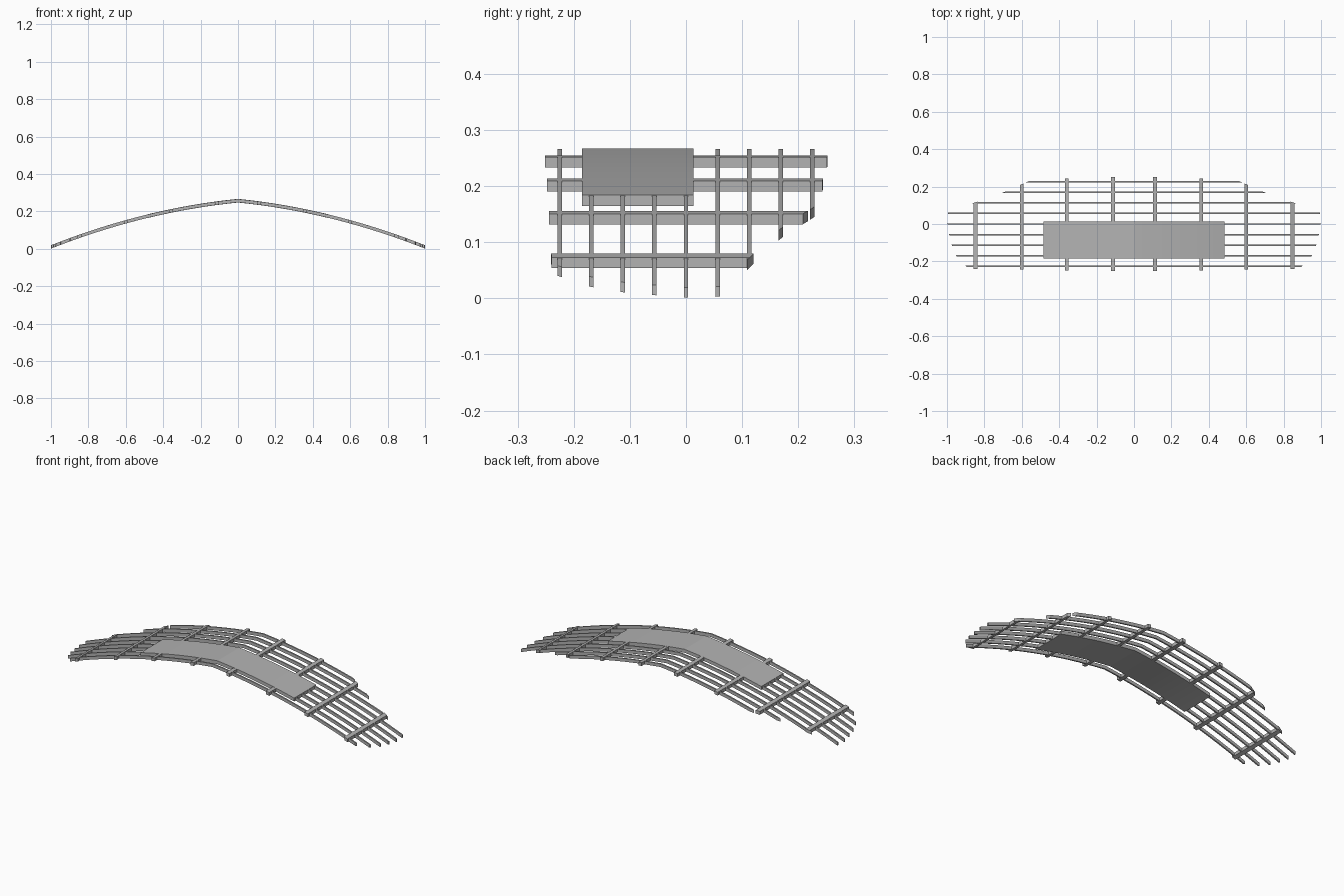
import bpy
import bmesh
import math

cube = bpy.data.objects.get("Cube")
if cube:
    bpy.data.objects.remove(cube, do_unlink=True)

# Single grey metal
GREY = (0.45, 0.45, 0.45, 1.0)
metal = bpy.data.materials.new("grey metal")
metal.use_nodes = True
metal.diffuse_color = GREY
metal.node_tree.nodes["Principled BSDF"].inputs["Base Color"].default_value = GREY

THICK = 0.018
BAR_WIDTH = 0.008
CROSS_WIDTH = 0.02

# Outline of the grille: back edge, rounded end, front edge, for x >= 0
BACK = [(0, 0.254), (0.11, 0.252), (0.36, 0.244), (0.575, 0.224),
        (0.7, 0.168), (0.86, 0.112), (0.995, 0.06)]
END = [(-0.24, 0.885), (-0.225, 0.9), (-0.17, 0.95), (-0.113, 0.975), (-0.057, 0.988),
       (0, 0.999), (0.06, 0.995), (0.112, 0.86), (0.168, 0.7), (0.224, 0.575), (0.24, 0.535)]
FRONT = [(0, -0.253), (0.11, -0.251), (0.36, -0.248), (0.85, -0.24), (1, -0.235)]


def lerp_table(table, v):
    """Piecewise linear lookup."""
    for (a, fa), (b, fb) in zip(table, table[1:]):
        if v <= b:
            return fa + (fb - fa) * (v - a) / (b - a)
    return table[-1][1]


def arch(x):
    """Height of the mid surface, with a crease at the centre."""
    return 0.257 - 0.1 * abs(x) - 0.147 * x * x


def slab(name, edge_a, edge_b, steps, thick=THICK):
    """Strip between two xy edges, bent over the arch and given thickness."""
    bm = bmesh.new()
    rings = []
    for i in range(steps + 1):
        t = i / steps
        ring = []
        for (start, end), sides in ((edge_a, (-1, 1)), (edge_b, (1, -1))):
            x = start[0] + (end[0] - start[0]) * t
            y = start[1] + (end[1] - start[1]) * t
            for s in sides:
                ring.append(bm.verts.new((x, y, arch(x) + s * thick / 2)))
        rings.append(ring)
    for r, q in zip(rings, rings[1:]):
        for k in range(4):
            j = (k + 1) % 4
            bm.faces.new((r[k], r[j], q[j], q[k]))
    bm.faces.new(rings[0])
    bm.faces.new(rings[-1])
    bmesh.ops.recalc_face_normals(bm, faces=bm.faces)
    mesh = bpy.data.meshes.new(name)
    bm.to_mesh(mesh)
    bm.free()
    mesh.materials.append(metal)
    obj = bpy.data.objects.new(name, mesh)
    bpy.context.collection.objects.link(obj)
    bpy.ops.object.select_all(action="DESELECT")
    obj.select_set(True)
    bpy.context.view_layer.objects.active = obj
    bpy.ops.object.shade_smooth_by_angle(angle=math.radians(6))
    return obj


# Long bars, their ends trimmed along the outline
for i in range(9):
    y = (i - 4) * 0.0562
    edges = []
    for side in (y - BAR_WIDTH / 2, y + BAR_WIDTH / 2):
        reach = lerp_table(END, side)
        edges.append(((-reach, side), (reach, side)))
    slab(f"long_bar_{i + 1}", *edges, 32)

# Cross bars, mirrored left and right
for i, x in enumerate((0.112, 0.36, 0.6, 0.847)):
    for label, sign in (("left", 1), ("right", -1)):
        edges = []
        for side in (x - CROSS_WIDTH / 2, x + CROSS_WIDTH / 2):
            edges.append(((sign * side, lerp_table(FRONT, side)),
                          (sign * side, lerp_table(BACK, side))))
        slab(f"cross_bar_{label}_{i + 1}", *edges, 1, THICK + 0.0005)

# Solid mounting plate
slab("mounting_plate", ((-0.483, -0.185), (0.483, -0.185)),
     ((-0.483, 0.013), (0.483, 0.013)), 32, THICK + 0.0015)
